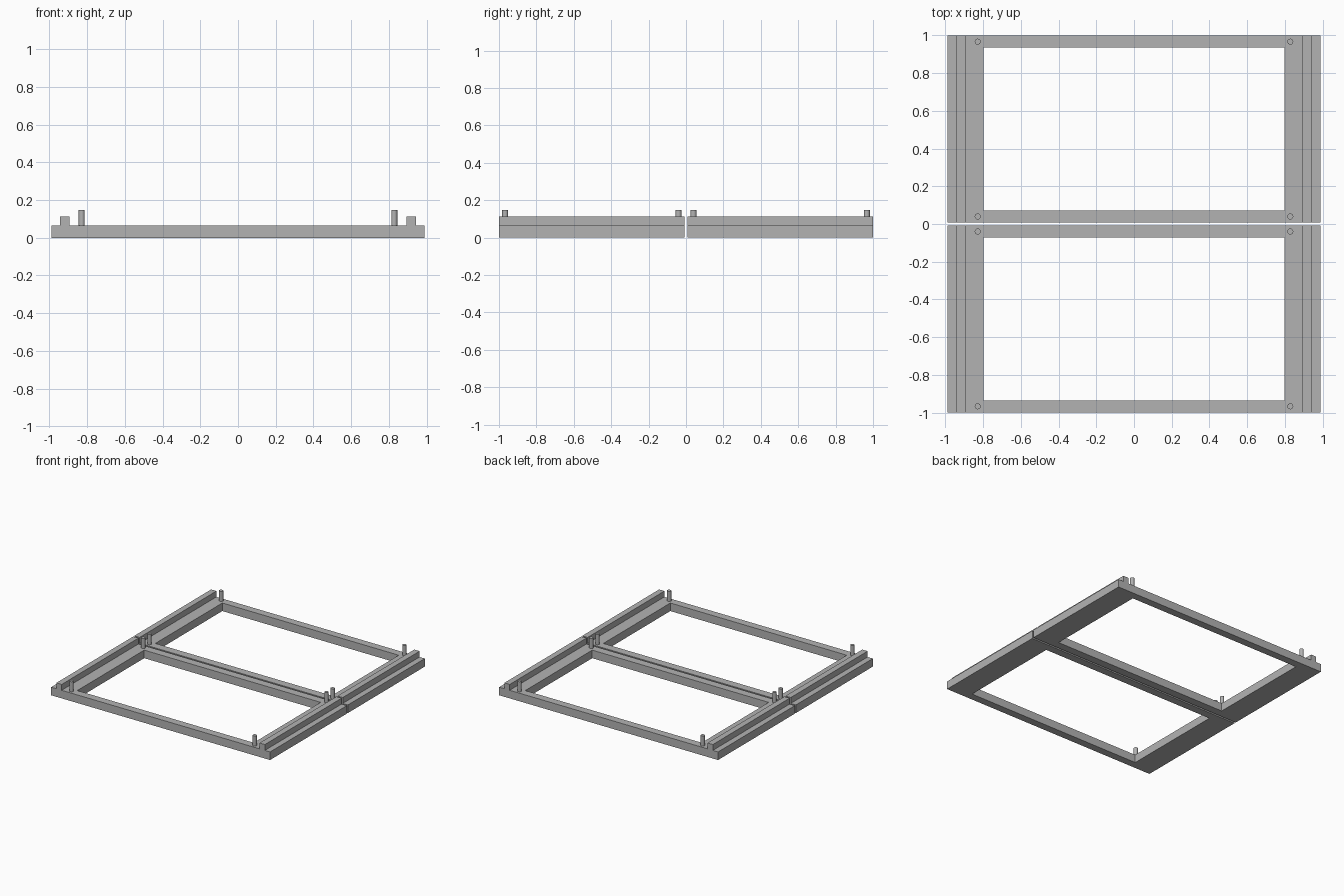
import bpy, bmesh, math

if "Cube" in bpy.data.objects:
    bpy.data.objects.remove(bpy.data.objects["Cube"])

FRAME_TOP, RAIL_TOP, PEG_TOP = 0.066, 0.114, 0.148
XS = [-0.99, -0.943, -0.895, -0.798, 0.798, 0.895, 0.943, 0.99]
YS = [0.007, 0.072, 0.937, 1.0]

grey = bpy.data.materials.new("grey")
grey.diffuse_color = (0.45, 0.45, 0.45, 1)
grey.use_nodes = True
grey.node_tree.nodes["Principled BSDF"].inputs["Base Color"].default_value = grey.diffuse_color


def add_object(name, bm):
    mesh = bpy.data.meshes.new(name)
    bm.to_mesh(mesh)
    bm.free()
    mesh.materials.append(grey)
    obj = bpy.data.objects.new(name, mesh)
    bpy.context.collection.objects.link(obj)
    return obj


def raise_faces(bm, faces, height):
    result = bmesh.ops.extrude_face_region(bm, geom=faces)["geom"]
    verts = [g for g in result if isinstance(g, bmesh.types.BMVert)]
    bmesh.ops.translate(bm, verts=verts, vec=(0, 0, height))
    return [g for g in result if isinstance(g, bmesh.types.BMFace)]


def make_frame(name, side):
    # rectangular frame with an open centre
    bm = bmesh.new()
    grid = [[bm.verts.new((x, side * y, 0)) for y in YS] for x in XS]
    base = []
    for i in range(len(XS) - 1):
        for j in range(len(YS) - 1):
            if (i, j) != (3, 1):
                base.append(bm.faces.new((grid[i][j], grid[i + 1][j],
                                          grid[i + 1][j + 1], grid[i][j + 1])))
    bottom = [f.copy() for f in base]
    top = raise_faces(bm, base, FRAME_TOP)
    # raised guide rail along each wide side
    rails = [f for f in top if 0.895 < abs(f.calc_center_median().x) < 0.943]
    raise_faces(bm, rails, RAIL_TOP - FRAME_TOP)
    bmesh.ops.remove_doubles(bm, verts=bm.verts, dist=1e-5)
    bmesh.ops.recalc_face_normals(bm, faces=bm.faces)
    bmesh.ops.dissolve_limit(bm, angle_limit=0.01, verts=bm.verts, edges=bm.edges)
    add_object(name, bm)


def make_peg(name, x, y):
    bm = bmesh.new()
    bmesh.ops.create_cone(bm, cap_ends=True, segments=16, radius1=0.016,
                          radius2=0.016, depth=PEG_TOP - FRAME_TOP)
    bmesh.ops.translate(bm, verts=bm.verts, vec=(x, y, (PEG_TOP + FRAME_TOP) / 2))
    for f in bm.faces:
        f.smooth = abs(f.normal.z) < 0.5
    for e in bm.edges:
        e.smooth = e.calc_face_angle(0) < math.radians(40)
    # the underside rests on the frame
    bmesh.ops.delete(bm, geom=[f for f in bm.faces if f.normal.z < -0.5],
                     context="FACES_ONLY")
    add_object(name, bm)


# two matching frames, each with four corner pegs
for label, side in (("front", -1), ("back", 1)):
    make_frame(label + "_frame", side)
    for x in (-0.829, 0.829):
        for place, y in (("inner", 0.04), ("outer", 0.967)):
            hand = "left" if x < 0 else "right"
            make_peg(f"{label}_{place}_{hand}_peg", x, side * y)
